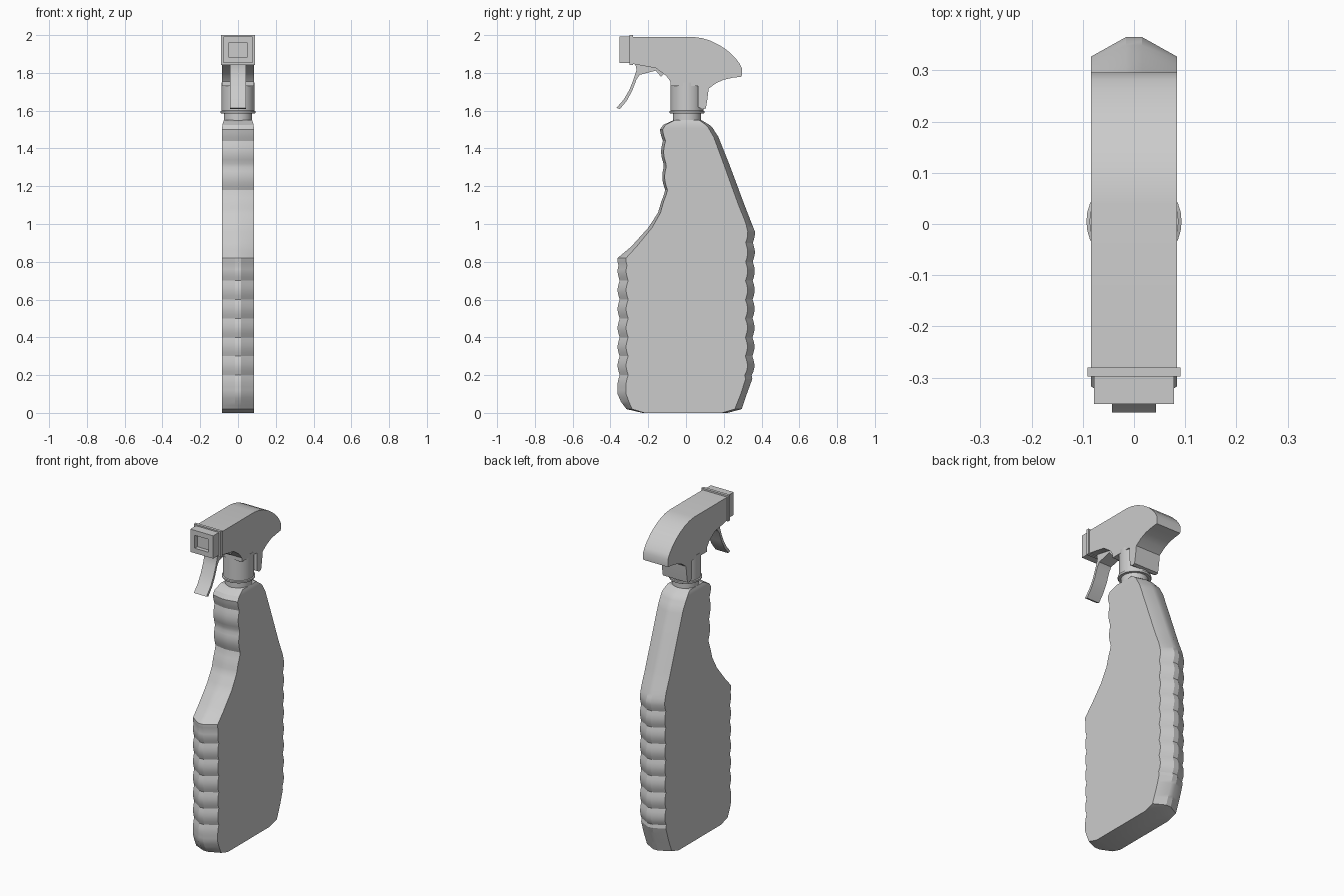
import bpy, bmesh, math

if "Cube" in bpy.data.objects:
    bpy.data.objects.remove(bpy.data.objects["Cube"])


def finish(name, bm, angle=30):
    bmesh.ops.recalc_face_normals(bm, faces=bm.faces)
    me = bpy.data.meshes.new(name)
    bm.to_mesh(me)
    bm.free()
    ob = bpy.data.objects.new(name, me)
    bpy.context.collection.objects.link(ob)
    bpy.ops.object.select_all(action='DESELECT')
    ob.select_set(True)
    bpy.context.view_layer.objects.active = ob
    bpy.ops.object.shade_smooth_by_angle(angle=math.radians(angle))
    return ob


def loft(name, rings, angle=30):
    """Skin closed rings of equal length and cap both ends."""
    bm = bmesh.new()
    vs = [[bm.verts.new(p) for p in r] for r in rings]
    n = len(vs[0])
    for a, b in zip(vs, vs[1:]):
        for i in range(n):
            j = (i + 1) % n
            bm.faces.new((a[i], a[j], b[j], b[i]))
    bm.faces.new(vs[0])
    bm.faces.new(vs[-1])
    return finish(name, bm, angle)


def side_profile(name, pts, half):
    """Extrude a (y, z) outline across x."""
    return loft(name, [[(x, y, z) for y, z in pts] for x in (-half, half)])


def lathe(name, prof, cy, seg=32):
    return loft(name, [[(r * math.cos(2 * math.pi * i / seg),
                         cy + r * math.sin(2 * math.pi * i / seg), z)
                        for i in range(seg)] for r, z in prof])


def interp(pts, z):
    for (z0, y0), (z1, y1) in zip(pts, pts[1:]):
        if z <= z1:
            return y0 + (y1 - y0) * (z - z0) / (z1 - z0)
    return pts[-1][1]


def ripple(z, lo, hi, notch, period, depth):
    """Inward scallop depth at height z."""
    if not lo <= z <= hi:
        return 0.0
    return depth * (1 - abs(math.sin(math.pi * (z - notch) / period)))


# bottle: outer and inner edge curves as (z, y)
front_out = [(0, -.23), (.02, -.315), (.06, -.345), (.1, -.362), (.82, -.362), (.88, -.29),
             (.98, -.20), (1.06, -.148), (1.15, -.122), (1.3, -.128), (1.5, -.138),
             (1.525, -.12), (1.55, -.065)]
front_in = [(0, -.22), (.02, -.285), (.06, -.303), (.1, -.317), (.82, -.317), (.88, -.262),
            (.98, -.18), (1.06, -.135), (1.15, -.11), (1.3, -.115), (1.5, -.124),
            (1.525, -.108), (1.55, -.06)]
back_out = [(0, .22), (.02, .295), (.1, .322), (.21, .362), (.96, .365), (1.01, .345),
            (1.1, .31), (1.33, .224), (1.46, .172), (1.51, .14), (1.53, .118), (1.55, .08)]
back_in = [(0, .19), (.02, .258), (.1, .29), (.21, .325), (.96, .327), (1.01, .315),
           (1.1, .278), (1.33, .195), (1.46, .147), (1.51, .118), (1.53, .1), (1.55, .07)]
rings = []
for z in [0, .02, .04, .06, .08] + [.1 + .02 * i for i in range(71)] + [1.51, 1.525, 1.54, 1.55]:
    f = ripple(z, .15, .79, .2, .1, .011) + ripple(z, 1.12, 1.5, 1.18, .13, .013)
    b = ripple(z, .2, .95, .3, .1, .011)
    fo, fi = interp(front_out, z) + f, interp(front_in, z) + f
    bo, bi = interp(back_out, z) - b, interp(back_in, z) - b
    w = .084 if z < 1.52 else .084 - (z - 1.52) * .3
    rings.append([(-.016, fo, z), (.016, fo, z), (w, fi, z), (w, bi, z),
                  (.016, bo, z), (-.016, bo, z), (-w, bi, z), (-w, fi, z)])
loft("bottle", rings, 25)

# neck and screw collar
lathe("neck", [(.075, 1.53), (.075, 1.6)], .005)
lathe("collar", [(.09, 1.585), (.093, 1.59), (.093, 1.597), (.087, 1.6), (.087, 1.75)], .005)

# spray head with the skirt behind the collar
side_profile("spray_head", [
    (-.285, 1.99), (.04, 1.99), (.085, 1.984), (.13, 1.97), (.175, 1.948), (.22, 1.918),
    (.26, 1.88), (.282, 1.852), (.296, 1.825), (.295, 1.78), (.245, 1.774), (.2, 1.764),
    (.16, 1.746), (.12, 1.717), (.113, 1.66), (.105, 1.612), (.085, 1.607), (.064, 1.62),
    (.063, 1.73), (-.083, 1.73), (-.083, 1.755), (-.105, 1.785), (-.16, 1.825),
    (-.285, 1.848)], .084)

# trigger with its linkage web
side_profile("trigger", [
    (-.27, 1.86), (-.262, 1.815), (-.278, 1.765), (-.3, 1.71), (-.33, 1.658), (-.368, 1.615),
    (-.35, 1.608), (-.312, 1.655), (-.285, 1.705), (-.262, 1.765), (-.245, 1.79),
    (-.16, 1.812), (-.133, 1.78), (-.118, 1.795), (-.1, 1.79), (-.09, 1.86)], .043)


def box(name, half, y0, y1, z0, z1, recess=False):
    bm = bmesh.new()
    bmesh.ops.create_cube(bm, size=1)
    for v in bm.verts:
        v.co = (v.co.x * 2 * half, y0 if v.co.y < 0 else y1, z0 if v.co.z < 0 else z1)
    bm.normal_update()
    if recess:
        # square spray opening in the front face
        f = min(bm.faces, key=lambda f: f.calc_center_median().y)
        bmesh.ops.inset_region(bm, faces=[f], thickness=half - .035)
        g = bmesh.ops.extrude_face_region(bm, geom=[f])
        for v in [e for e in g["geom"] if isinstance(e, bmesh.types.BMVert)]:
            v.co.y += .025
        if f.is_valid:
            bm.faces.remove(f)
    return finish(name, bm)


# nozzle and its flange
box("nozzle_flange", .091, -.298, -.28, 1.842, 2.0)
box("nozzle", .078, -.352, -.29, 1.852, 1.992, True)
